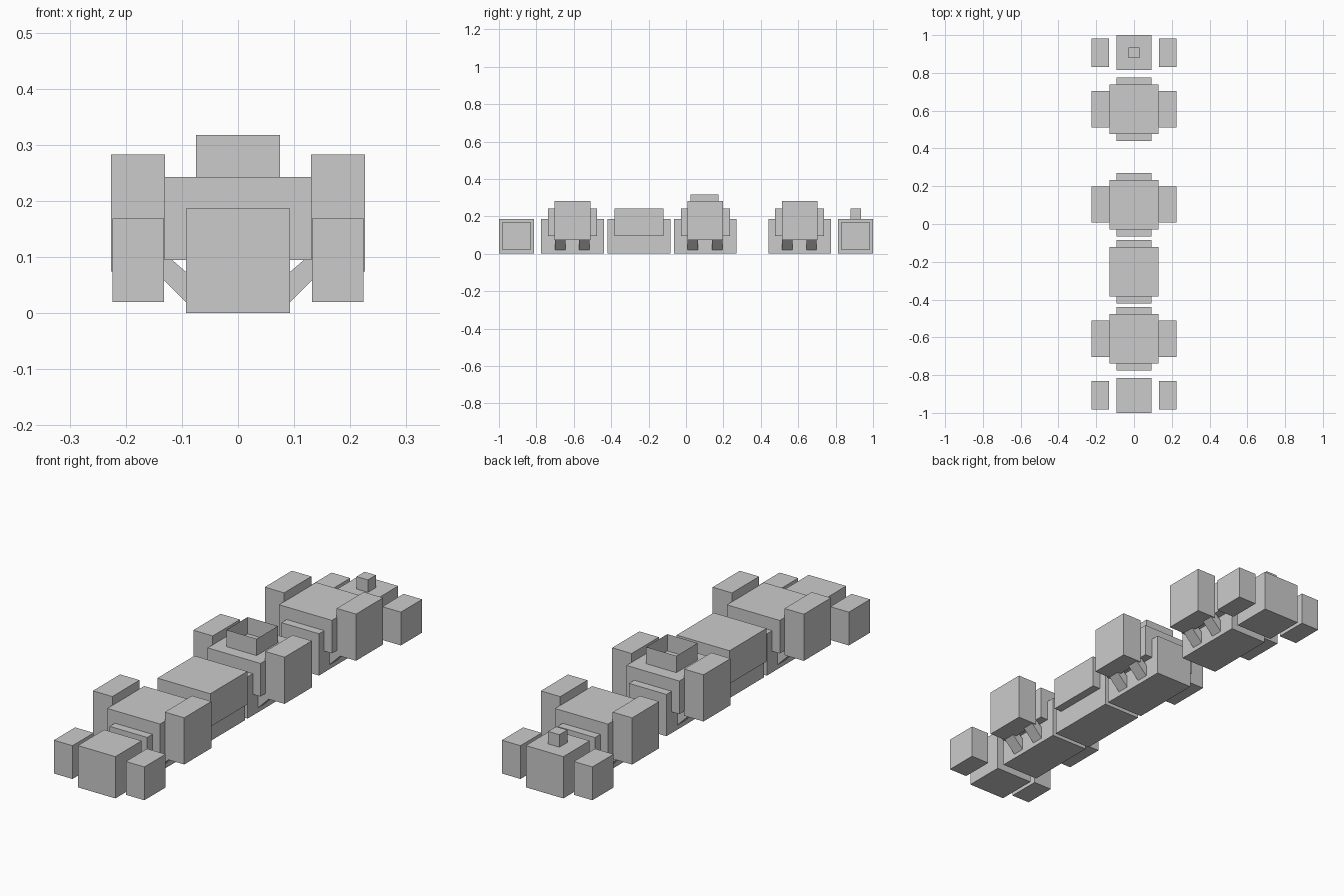
import bpy

if "Cube" in bpy.data.objects:
    bpy.data.objects.remove(bpy.data.objects["Cube"])

BOX_FACES = [(0, 1, 3, 2), (4, 6, 7, 5), (0, 4, 5, 1), (2, 3, 7, 6), (0, 2, 6, 4), (1, 5, 7, 3)]


def make(name, verts, faces):
    me = bpy.data.meshes.new(name)
    me.from_pydata(verts, [], faces)
    me.update()
    ob = bpy.data.objects.new(name, me)
    bpy.context.collection.objects.link(ob)
    return ob


def box(name, x, y, z, faces=BOX_FACES):
    """Axis-aligned box from (min, max) ranges."""
    return make(name, [(a, b, c) for a in x for b in y for c in z], faces)


def mid(c, h):
    return (c - h, c + h)


def mirror_x(ob):
    ob.modifiers.new("Mirror", "MIRROR")


def strut(name, y):
    # slanted square bar running from the hull up into the side block
    prof = [(0.085, 0.012), (0.155, 0.082), (0.135, 0.110), (0.085, 0.067)]
    verts = [(x, yy, z) for yy in mid(y, 0.028) for x, z in prof]
    faces = [(0, 1, 2, 3), (7, 6, 5, 4)]
    faces += [(i, i + 4, (i + 1) % 4 + 4, (i + 1) % 4) for i in range(4)]
    mirror_x(make(name, verts, faces))


# Middle sections: hull and wide upper body; three carry side blocks on struts
for name, y, sides in [("front", -0.607, True), ("plain", -0.252, False),
                       ("centre", 0.103, True), ("rear", 0.608, True)]:
    box(name + "_hull", (-0.093, 0.093), mid(y, 0.168), (0, 0.187))
    box(name + "_upper_body", (-0.131, 0.131), mid(y, 0.131), (0.095, 0.243))
    if sides:
        mirror_x(box(name + "_side_block", (0.130, 0.226), mid(y, 0.096), (0.074, 0.283)))
        for k, dy in enumerate((-0.066, 0.063)):
            strut(f"{name}_strut_{k + 1}", y + dy)

# End sections with detached side pods
for name, y in [("front_end", -0.907), ("rear_end", 0.907)]:
    box(name + "_hull", (-0.093, 0.093), mid(y, 0.093), (0, 0.187))
    mirror_x(box(name + "_side_pod", (0.132, 0.224), mid(y, 0.075), (0.02, 0.169)))

# Small knob on the rear end
box("rear_knob", mid(0, 0.028), mid(0.907, 0.028), (0.187, 0.243))

# Open thin-walled collar on the centre section: four walls, no top or bottom
box("centre_collar", mid(0, 0.075), mid(0.1, 0.075), (0.243, 0.318), BOX_FACES[:4])
